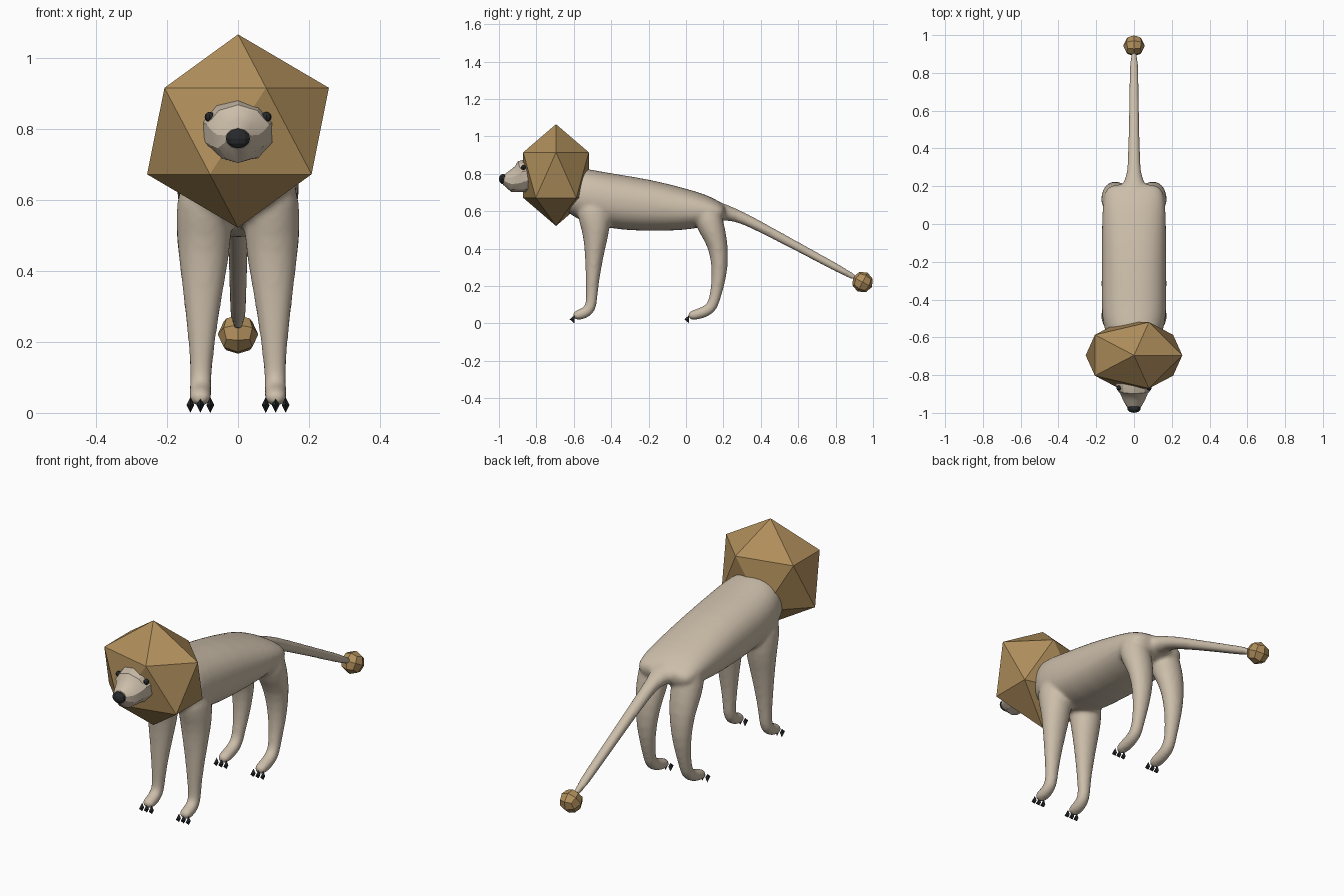
import bpy, bmesh, math
from mathutils import Vector, Matrix

if "Cube" in bpy.data.objects:
    bpy.data.objects.remove(bpy.data.objects["Cube"])


def material(name, rgb):
    m = bpy.data.materials.new(name)
    m.diffuse_color = (*rgb, 1)
    m.use_nodes = True
    m.node_tree.nodes["Principled BSDF"].inputs["Base Color"].default_value = m.diffuse_color
    return m


FUR = material("beige_fur", (0.60, 0.51, 0.40))
HAIR = material("brown_hair", (0.43, 0.27, 0.105))
DARK = material("near_black", (0.02, 0.022, 0.025))


def finish(bm, name, mat, smooth=False):
    bmesh.ops.recalc_face_normals(bm, faces=bm.faces)
    for f in bm.faces:
        f.smooth = smooth
    me = bpy.data.meshes.new(name)
    bm.to_mesh(me)
    bm.free()
    me.materials.append(mat)
    ob = bpy.data.objects.new(name, me)
    bpy.context.collection.objects.link(ob)
    return ob


def tube(bm, sections, n=20, power=2.0):
    """Loft ovals (x, y, z, half width, half depth) square to their path."""
    pts = [Vector(s[:3]) for s in sections]
    rings = []
    for i, s in enumerate(sections):
        t = pts[min(i + 1, len(pts) - 1)] - pts[max(i - 1, 0)]
        up = Vector((0, -t.z, t.y)).normalized()
        ring = []
        for k in range(n):
            a = math.tau * (k + 0.5) / n
            c, d = math.cos(a), math.sin(a)
            u = math.copysign(abs(c) ** (2 / power), c)
            v = math.copysign(abs(d) ** (2 / power), d)
            ring.append(bm.verts.new(pts[i] + Vector((s[3] * u, 0, 0)) + up * s[4] * v))
        rings.append(ring)
    for a, b in zip(rings, rings[1:]):
        for k in range(n):
            j = (k + 1) % n
            bm.faces.new((a[k], a[j], b[j], b[k]))
    bm.faces.new(rings[0])
    bm.faces.new(rings[-1])


# Body, legs and tail, blended into one smooth skin
bm = bmesh.new()
tube(bm, [(0, -0.67, 0.73, 0.09, 0.09), (0, -0.60, 0.715, 0.14, 0.125),
          (0, -0.53, 0.685, 0.168, 0.142), (0, -0.42, 0.655, 0.175, 0.15),
          (0, -0.20, 0.63, 0.173, 0.142), (0, 0.0, 0.608, 0.172, 0.112),
          (0, 0.10, 0.602, 0.168, 0.088), (0, 0.17, 0.595, 0.158, 0.06),
          (0, 0.215, 0.585, 0.13, 0.035)], power=2.3)
tube(bm, [(0, 0.08, 0.61, 0.10, 0.06), (0, 0.18, 0.60, 0.075, 0.05),
          (0, 0.24, 0.585, 0.045, 0.038), (0, 0.30, 0.568, 0.033, 0.031),
          (0, 0.50, 0.462, 0.030, 0.026), (0, 0.70, 0.355, 0.026, 0.023),
          (0, 0.94, 0.225, 0.023, 0.021)])
for side in (1, -1):
    front = [(0.095, -0.50, 0.66, 0.06, 0.07), (0.097, -0.495, 0.60, 0.078, 0.095),
             (0.095, -0.48, 0.50, 0.08, 0.075), (0.097, -0.488, 0.40, 0.066, 0.055),
             (0.10, -0.495, 0.30, 0.051, 0.043), (0.102, -0.502, 0.20, 0.038, 0.034),
             (0.104, -0.505, 0.12, 0.031, 0.030), (0.105, -0.512, 0.08, 0.031, 0.032),
             (0.106, -0.54, 0.055, 0.032, 0.031), (0.106, -0.58, 0.043, 0.033, 0.029),
             (0.106, -0.607, 0.040, 0.022, 0.016)]
    rear = [(0.095, 0.09, 0.64, 0.05, 0.05), (0.097, 0.11, 0.59, 0.076, 0.08),
            (0.097, 0.14, 0.50, 0.079, 0.07), (0.097, 0.172, 0.42, 0.068, 0.054),
            (0.10, 0.183, 0.30, 0.051, 0.044), (0.102, 0.169, 0.20, 0.038, 0.035),
            (0.104, 0.153, 0.13, 0.031, 0.030), (0.105, 0.137, 0.085, 0.031, 0.032),
            (0.106, 0.10, 0.06, 0.032, 0.031), (0.106, 0.04, 0.043, 0.033, 0.029),
            (0.106, 0.008, 0.038, 0.022, 0.016)]
    for leg in (front, rear):
        tube(bm, [(side * s[0], *s[1:]) for s in leg])
body = finish(bm, "body_legs_tail", FUR, True)
sub = body.modifiers.new("round", 'SUBSURF')
sub.levels = sub.render_levels = 1
remesh = body.modifiers.new("blend", 'REMESH')
remesh.mode = 'VOXEL'
remesh.voxel_size = 0.01
remesh.use_smooth_shade = True
soft = body.modifiers.new("soften", 'SMOOTH')
soft.factor = 0.5
soft.iterations = 6

# Head with tapered snout
bm = bmesh.new()
tube(bm, [(0, -0.64, 0.75, 0.10, 0.10), (0, -0.75, 0.785, 0.115, 0.105),
          (0, -0.835, 0.79, 0.105, 0.095), (0, -0.872, 0.785, 0.092, 0.086),
          (0, -0.89, 0.772, 0.077, 0.073), (0, -0.935, 0.763, 0.060, 0.060),
          (0, -0.972, 0.772, 0.036, 0.030)], n=10)
head = finish(bm, "head", FUR)
bpy.context.view_layer.objects.active = head
head.select_set(True)
bpy.ops.object.shade_smooth_by_angle(angle=math.radians(30))
head.select_set(False)


def place(loc, size):
    return Matrix.Translation(loc) @ Matrix.Diagonal((*size, 1))


# Faceted mane
bm = bmesh.new()
bmesh.ops.create_icosphere(bm, subdivisions=1, radius=1,
                           matrix=place((0, -0.695, 0.793), (0.286, 0.206, 0.272)))
finish(bm, "mane", HAIR)

# Faceted tail tuft: a cube rounded to a ball
bm = bmesh.new()
bmesh.ops.create_cube(bm, size=2)
bmesh.ops.subdivide_edges(bm, edges=bm.edges[:], cuts=1, use_grid_fill=True)
for v in bm.verts:
    v.co = v.co.normalized() * 0.057
bmesh.ops.transform(bm, verts=bm.verts, matrix=Matrix.Translation((0, 0.944, 0.221))
                    @ Matrix.Rotation(math.radians(-28), 4, 'X'))
finish(bm, "tail_tuft", HAIR)

# Nose and eyes
bm = bmesh.new()
bmesh.ops.create_uvsphere(bm, u_segments=10, v_segments=6, radius=1,
                          matrix=place((0, -0.977, 0.772), (0.036, 0.023, 0.028)))
finish(bm, "nose", DARK)
for side, label in ((1, "left"), (-1, "right")):
    bm = bmesh.new()
    bmesh.ops.create_uvsphere(bm, u_segments=8, v_segments=6, radius=0.014,
                              matrix=Matrix.Translation((side * 0.08, -0.868, 0.833)))
    finish(bm, label + "_eye", DARK)

# Claws: three pointed diamonds on each foot
bm = bmesh.new()
for foot_y in (-0.603, 0.010):
    for side in (1, -1):
        for x in (0.078, 0.106, 0.134):
            cone = Matrix.Translation((side * x, foot_y - 0.006, 0.022)) \
                @ Matrix.Diagonal((0.011, 1, 0.022, 1)) @ Matrix.Rotation(math.radians(90), 4, 'X')
            bmesh.ops.create_cone(bm, cap_ends=True, segments=4, radius1=1, radius2=0,
                                  depth=0.026, matrix=cone)
finish(bm, "claws", DARK)
